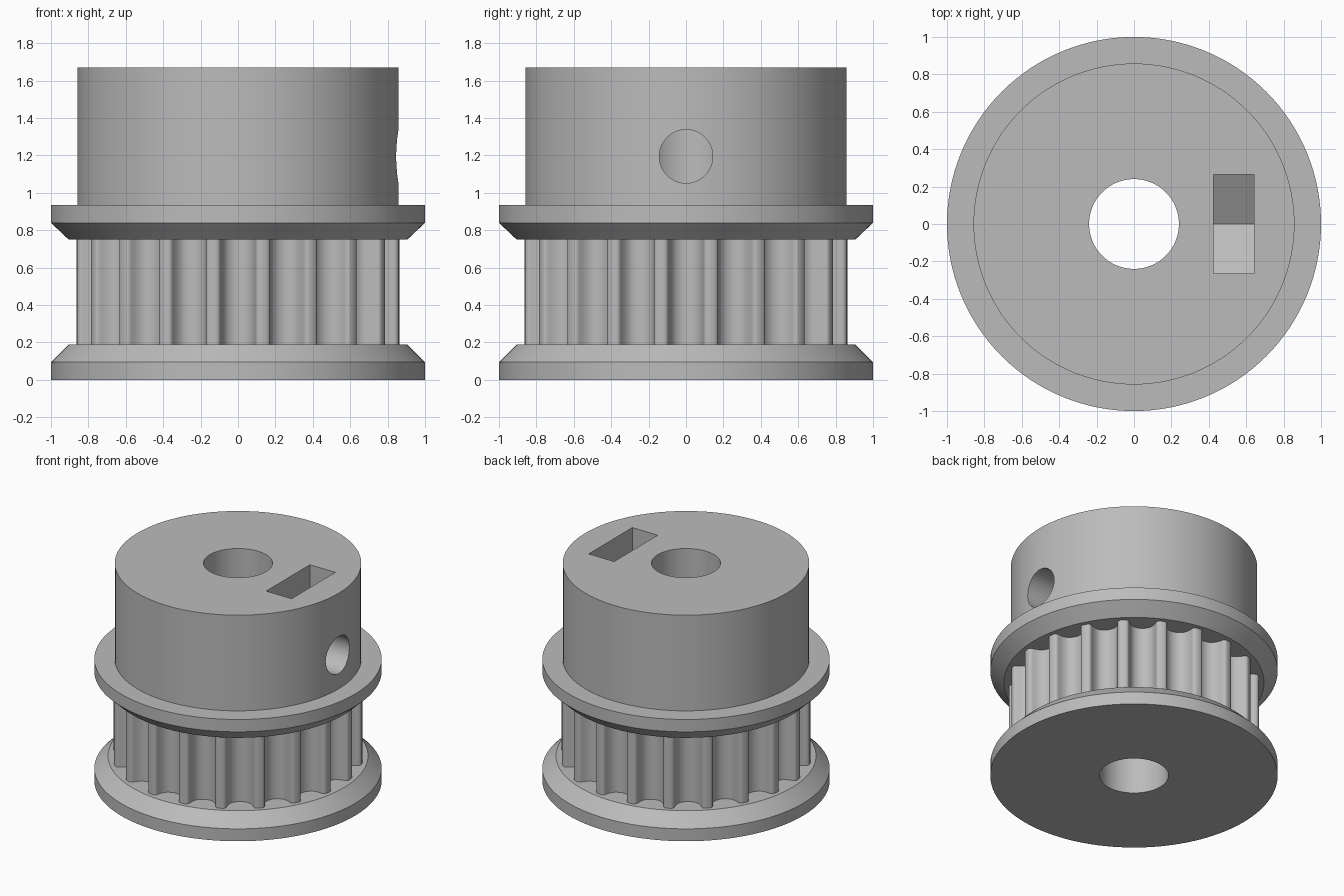
import bpy, bmesh, math
from mathutils import Matrix

if "Cube" in bpy.data.objects:
    bpy.data.objects.remove(bpy.data.objects["Cube"], do_unlink=True)

SEGMENTS = 128
BORE = 0.24
TEETH = 20
TOOTH_RADIUS = 0.873
SCREW_Z = 1.195

# Single grey material
grey = bpy.data.materials.new("plain grey")
grey.use_nodes = True
colour = (0.5, 0.5, 0.5, 1)
grey.diffuse_color = colour
grey.node_tree.nodes["Principled BSDF"].inputs["Base Color"].default_value = colour


def finish(name, bm):
    """Turn a bmesh into a named object."""
    bmesh.ops.recalc_face_normals(bm, faces=bm.faces)
    mesh = bpy.data.meshes.new(name)
    bm.to_mesh(mesh)
    bm.free()
    mesh.materials.append(grey)
    obj = bpy.data.objects.new(name, mesh)
    bpy.context.collection.objects.link(obj)
    return obj


def lathe(name, profile):
    """Revolve a closed (radius, height) profile around z."""
    bm = bmesh.new()
    verts = [bm.verts.new((r, 0, z)) for r, z in profile]
    edges = [bm.edges.new((v, verts[i - 1])) for i, v in enumerate(verts)]
    bmesh.ops.spin(bm, geom=verts + edges, cent=(0, 0, 0), axis=(0, 0, 1),
                   angle=math.tau, steps=SEGMENTS, use_merge=True)
    bmesh.ops.remove_doubles(bm, verts=bm.verts, dist=1e-5)
    return finish(name, bm)


def prism(name, points, direction):
    """Extrude a polygon of 3D points along a direction."""
    bm = bmesh.new()
    face = bm.faces.new([bm.verts.new(p) for p in points])
    out = bmesh.ops.extrude_face_region(bm, geom=[face], use_keep_orig=True)
    new = [g for g in out["geom"] if isinstance(g, bmesh.types.BMVert)]
    bmesh.ops.translate(bm, verts=new, vec=direction)
    return finish(name, bm)


def cylinder(name, radius, depth, matrix):
    bm = bmesh.new()
    bmesh.ops.create_cone(bm, cap_ends=True, segments=SEGMENTS, radius1=radius,
                          radius2=radius, depth=depth, matrix=matrix)
    return finish(name, bm)


def cut(obj, cutter):
    """Subtract the cutter, then discard it."""
    cutter.hide_render = True
    mod = obj.modifiers.new("cut", "BOOLEAN")
    mod.operation, mod.solver, mod.object = "DIFFERENCE", "EXACT", cutter
    bpy.context.view_layer.objects.active = obj
    bpy.ops.object.modifier_apply(modifier=mod.name)
    bpy.data.objects.remove(cutter, do_unlink=True)


# Lower flange with its sloped shoulder
lower_flange = lathe("lower_flange", [
    (BORE, 0), (1, 0), (1, 0.095), (0.905, 0.19), (BORE, 0.19)])

# Hub together with the upper flange
hub = lathe("hub_and_upper_flange", [
    (BORE, 0.75), (0.905, 0.75), (1, 0.84), (1, 0.935),
    (0.858, 0.935), (0.858, 1.67), (BORE, 1.67)])

# Toothed drum: rounded grooves repeated around the rim, (half width, depth)
half = [(0.12, 0), (0.11, 0.002), (0.102, 0.006), (0.097, 0.0125),
        (0.0935, 0.021), (0.089, 0.039), (0.083, 0.056), (0.074, 0.073),
        (0.063, 0.088), (0.049, 0.098), (0.033, 0.1055), (0.017, 0.11)]
groove = half + [(0, 0.111)] + [(-w, d) for w, d in reversed(half)]
rim = math.sqrt(TOOTH_RADIUS ** 2 - half[0][0] ** 2)
outline = []
for i in range(TEETH):
    a = math.tau * i / TEETH
    for w, d in groove:
        r = rim - d
        outline.append((r * math.cos(a) + w * math.sin(a),
                        r * math.sin(a) - w * math.cos(a), 0.19))
drum = prism("toothed_drum", outline, (0, 0, 0.56))
cut(drum, cylinder("bore_cutter", BORE, 4, Matrix()))

# Set screw hole, from the hub side into the bore
along_x = Matrix.Translation((0.6, 0, SCREW_Z)) @ Matrix.Rotation(math.pi / 2, 4, "Y")
cut(hub, cylinder("screw_cutter", 0.143, 1, along_x))

# Nut slot, open at the top with a pointed hexagonal bottom
flat = 0.265
point = flat / math.cos(math.pi / 6)
slot = [(flat, 2), (flat, SCREW_Z - point / 2), (0, SCREW_Z - point),
        (-flat, SCREW_Z - point / 2), (-flat, 2)]
cut(hub, prism("slot_cutter", [(0.425, y, z) for y, z in slot], (0.217, 0, 0)))

# Smooth round walls, crisp edges
for obj in (lower_flange, hub, drum):
    bpy.ops.object.select_all(action="DESELECT")
    obj.select_set(True)
    bpy.context.view_layer.objects.active = obj
    bpy.ops.object.shade_smooth_by_angle(angle=math.radians(30))
